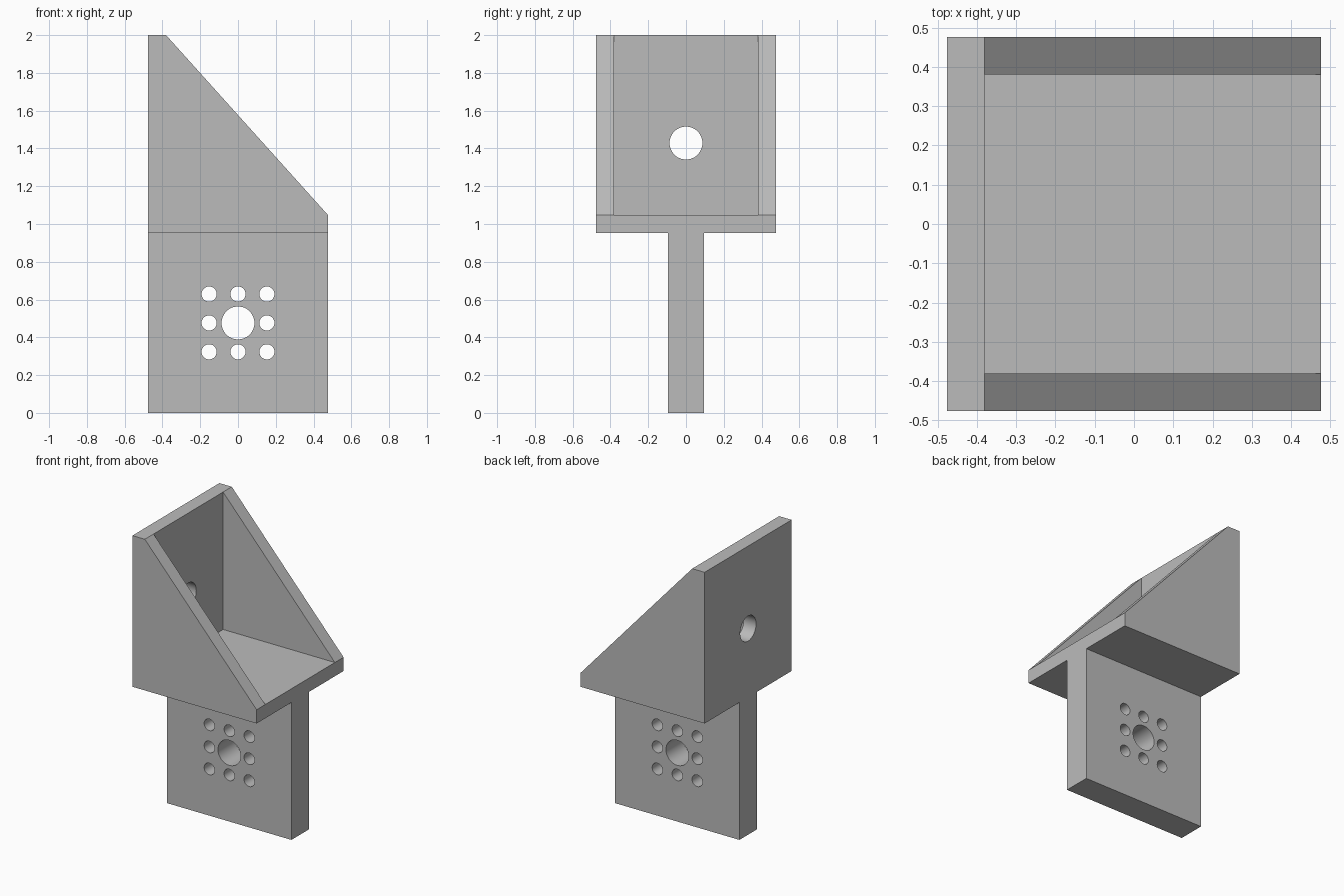
import bpy, bmesh, math
from mathutils import Matrix, Vector

default = bpy.data.objects.get("Cube")
if default:
    bpy.data.objects.remove(default, do_unlink=True)

U = 2 / 21            # plate thickness
HALF = 5 * U          # half width of the bracket
INNER = HALF - U      # inside of the side gussets

grey = bpy.data.materials.new("plain grey")
grey.use_nodes = True
colour = (0.5, 0.5, 0.5, 1)
grey.diffuse_color = colour
grey.node_tree.nodes["Principled BSDF"].inputs["Base Color"].default_value = colour


def make_object(name, bm):
    bmesh.ops.recalc_face_normals(bm, faces=bm.faces)
    mesh = bpy.data.meshes.new(name)
    bm.to_mesh(mesh)
    bm.free()
    mesh.materials.append(grey)
    obj = bpy.data.objects.new(name, mesh)
    bpy.context.collection.objects.link(obj)
    return obj


def drill(obj, holes, axis):
    """Cut round holes, given as (centre, radius), along an axis."""
    bm = bmesh.new()
    turn = Vector((0, 0, 1)).rotation_difference(Vector(axis)).to_matrix().to_4x4()
    for centre, radius in holes:
        bmesh.ops.create_cone(bm, cap_ends=True, segments=48, radius1=radius,
                              radius2=radius, depth=4 * U,
                              matrix=Matrix.Translation(centre) @ turn)
    cutter = make_object(obj.name + "_hole_cutter", bm)
    cutter.hide_render = True
    mod = obj.modifiers.new("holes", 'BOOLEAN')
    mod.operation, mod.solver, mod.object = 'DIFFERENCE', 'EXACT', cutter
    bpy.ops.object.select_all(action='DESELECT')
    obj.select_set(True)
    bpy.context.view_layer.objects.active = obj
    bpy.ops.object.modifier_apply(modifier=mod.name)
    bpy.data.objects.remove(cutter, do_unlink=True)
    bpy.ops.object.shade_smooth_by_angle(angle=math.radians(30))


# Upper bracket: floor, upright wall and two sloping gussets in one shell
points = {"a": (-HALF, 10 * U), "b": (HALF, 10 * U), "c": (HALF, 11 * U),
          "d": (-INNER, 2), "e": (-HALF, 2), "f": (-INNER, 11 * U)}
bm = bmesh.new()
near, far, near_in, far_in = [
    {k: bm.verts.new((points[k][0], y, points[k][1])) for k in keys}
    for y, keys in ((-HALF, "abcde"), (HALF, "abcde"), (-INNER, "cdf"), (INNER, "cdf"))]
for outer, inner in ((near, near_in), (far, far_in)):
    bm.faces.new([outer[k] for k in "abcde"])                       # outer side
    bm.faces.new([inner[k] for k in "cdf"])                         # inner side
    bm.faces.new((outer["c"], outer["d"], inner["d"], inner["c"]))  # sloping edge
for p, q in ("ab", "ea"):
    bm.faces.new((near[p], near[q], far[q], far[p]))                # underside, back
for p, q in ("bc", "ed"):
    bm.faces.new((near[p], near[q], near_in[q], far_in[q], far[q], far[p]))
for p, q in ("cf", "fd"):
    bm.faces.new((near_in[p], near_in[q], far_in[q], far_in[p]))    # floor, wall
bracket = make_object("gusseted_bracket", bm)
drill(bracket, [((-HALF + U / 2, 0, 15 * U), 0.087)], (1, 0, 0))

# Lower mounting plate with a centre hole ringed by eight small ones
bm = bmesh.new()
bmesh.ops.create_cube(bm, size=1, matrix=Matrix.Translation((0, 0, HALF))
                      @ Matrix.Diagonal((2 * HALF, 2 * U, 2 * HALF, 1)))
plate = make_object("mounting_plate", bm)
pitch = 0.153
holes = [((i * pitch, 0, HALF + j * pitch), 0.04 if i or j else 0.087)
         for i in (-1, 0, 1) for j in (-1, 0, 1)]
drill(plate, holes, (0, 1, 0))
